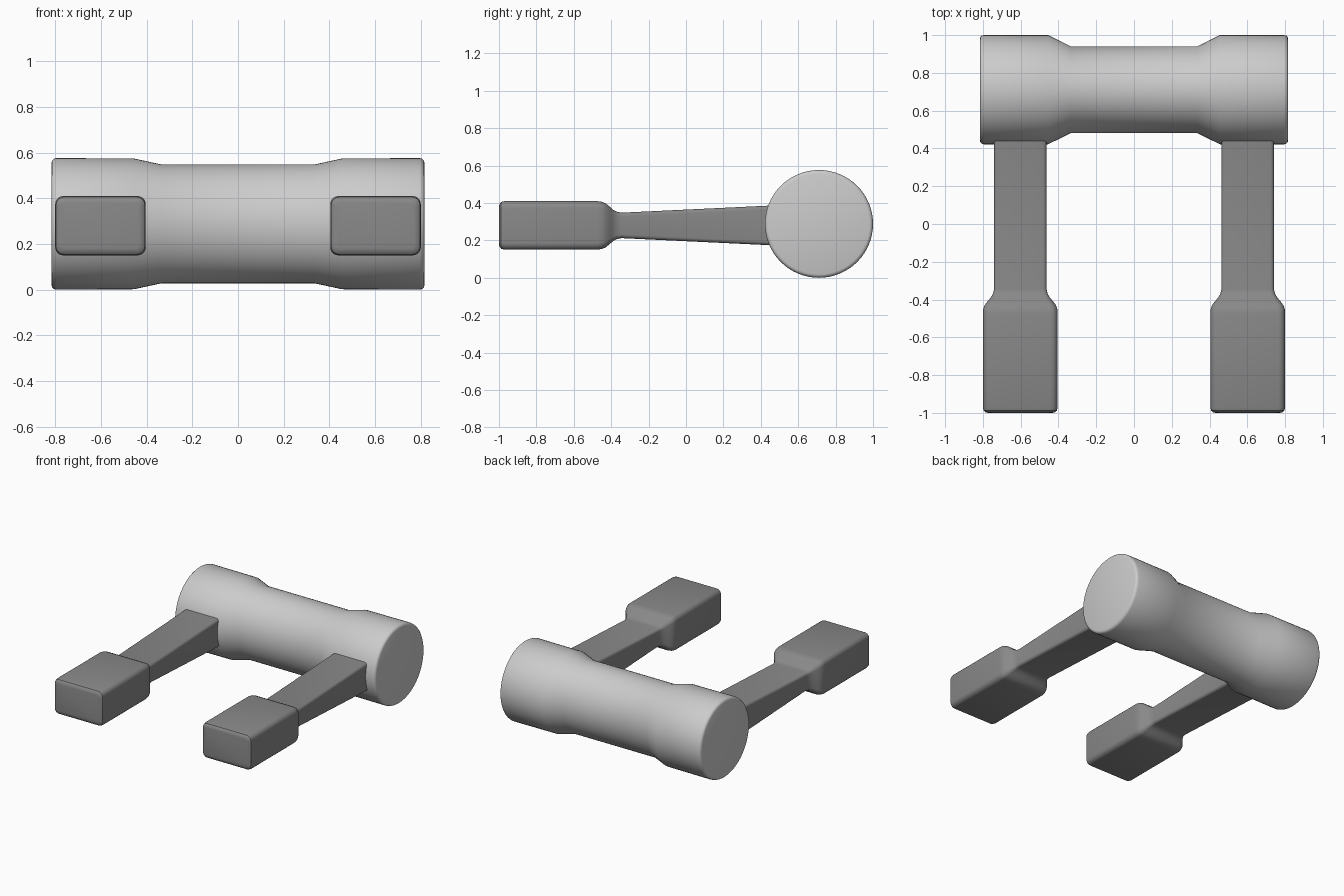
import bpy, bmesh
from math import sin, cos, pi, radians

if "Cube" in bpy.data.objects:
    bpy.data.objects.remove(bpy.data.objects["Cube"])


def loft(name, rings, material=None):
    """Skin a list of equal-length closed rings and cap both ends."""
    bm = bmesh.new()
    loops = [[bm.verts.new(p) for p in ring] for ring in rings]
    n = len(loops[0])
    for a, b in zip(loops, loops[1:]):
        for i in range(n):
            j = (i + 1) % n
            bm.faces.new((a[i], a[j], b[j], b[i]))
    bm.faces.new(loops[0])
    bm.faces.new(loops[-1])
    bmesh.ops.recalc_face_normals(bm, faces=bm.faces[:])
    mesh = bpy.data.meshes.new(name)
    bm.to_mesh(mesh)
    bm.free()
    obj = bpy.data.objects.new(name, mesh)
    bpy.context.collection.objects.link(obj)
    if material:
        mesh.materials.append(material)
    bpy.ops.object.select_all(action='DESELECT')
    obj.select_set(True)
    bpy.context.view_layer.objects.active = obj
    bpy.ops.object.shade_smooth_by_angle(angle=radians(35))
    return obj


def ellipse(x, ry, rz, cy=0.711, cz=0.288, n=64):
    return [(x, cy + ry * cos(2 * pi * i / n), cz + rz * sin(2 * pi * i / n))
            for i in range(n)]


def rounded_rect(cx, y, hx, hz, r, cz=0.28, steps=5):
    pts = []
    for q, (sx, sz) in enumerate([(1, 1), (-1, 1), (-1, -1), (1, -1)]):
        for k in range(steps + 1):
            a = (q + k / steps) * pi / 2
            pts.append((cx + sx * (hx - r) + r * cos(a), y,
                        cz + sz * (hz - r) + r * sin(a)))
    return pts


# Barrel: round ends, slimmer oval waist
half = [(0.335, 0.230, 0.260), (0.455, 0.289, 0.286), (0.795, 0.289, 0.288),
        (0.806, 0.286, 0.285), (0.813, 0.279, 0.278), (0.816, 0.270, 0.269)]
stations = [(-x, a, b) for x, a, b in reversed(half)] + half
loft("barrel", [ellipse(*s) for s in stations])

# Arms: block grip in front, smooth neck, shaft thickening into the barrel
dark = bpy.data.materials.new("dark_grey")
dark.diffuse_color = (0.25, 0.25, 0.25, 1)
dark.use_nodes = True
dark.node_tree.nodes["Principled BSDF"].inputs["Base Color"].default_value = dark.diffuse_color
# (y, half width, half height, corner radius)
arm = [(-1.0, 0.170, 0.100, 0.020), (-0.997, 0.184, 0.114, 0.028),
       (-0.988, 0.194, 0.125, 0.034), (-0.970, 0.198, 0.130, 0.036),
       (-0.475, 0.198, 0.130, 0.036), (-0.450, 0.196, 0.126, 0.036),
       (-0.430, 0.189, 0.118, 0.034), (-0.410, 0.174, 0.102, 0.030),
       (-0.390, 0.157, 0.084, 0.025), (-0.370, 0.145, 0.073, 0.022),
       (-0.345, 0.139, 0.068, 0.020), (0.43, 0.139, 0.105, 0.020),
       (0.52, 0.139, 0.109, 0.020)]
for side, label in ((-1, "left"), (1, "right")):
    loft(label + "_arm",
         [rounded_rect(side * 0.602, *s) for s in arm], dark)
